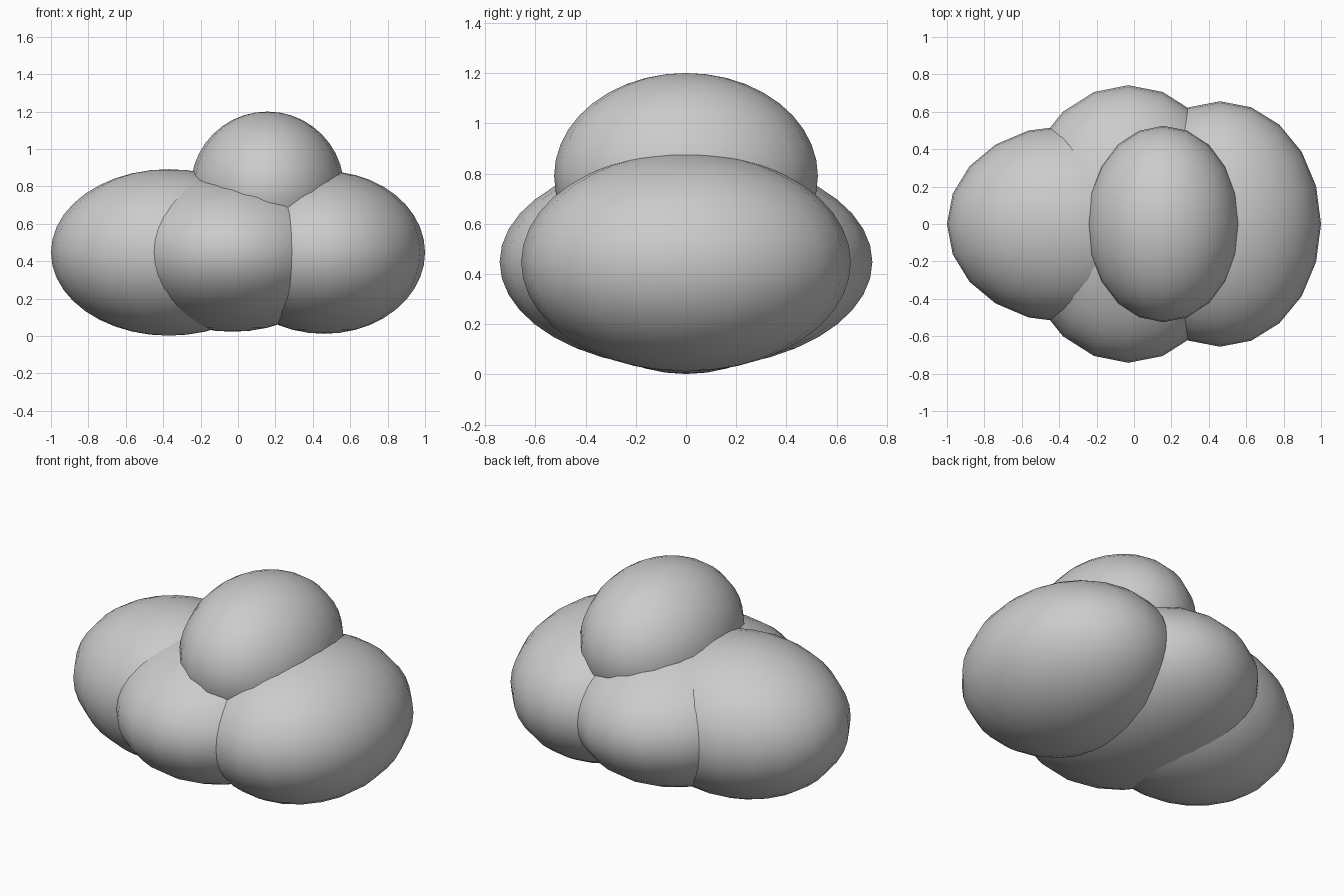
import bpy

if "Cube" in bpy.data.objects:
    bpy.data.objects.remove(bpy.data.objects["Cube"])

# Overlapping ellipsoid puffs of a cloud: name, centre x, centre z, radii
PUFFS = [
    ("left_puff", -0.37, 0.447, (0.63, 0.525, 0.445)),
    ("middle_puff", -0.03, 0.448, (0.595, 0.742, 0.425)),
    ("right_puff", 0.46, 0.447, (0.54, 0.656, 0.435)),
    ("top_puff", 0.157, 0.79, (0.41, 0.525, 0.41)),
]


def puff(name, x, z, radii):
    bpy.ops.mesh.primitive_uv_sphere_add(segments=20, ring_count=20, radius=1)
    ob = bpy.context.object
    ob.name = name
    ob.scale = radii
    bpy.ops.object.transform_apply(location=False, rotation=False, scale=True)
    ob.location = (x, 0, z)
    bpy.ops.object.shade_smooth()


for args in PUFFS:
    puff(*args)
